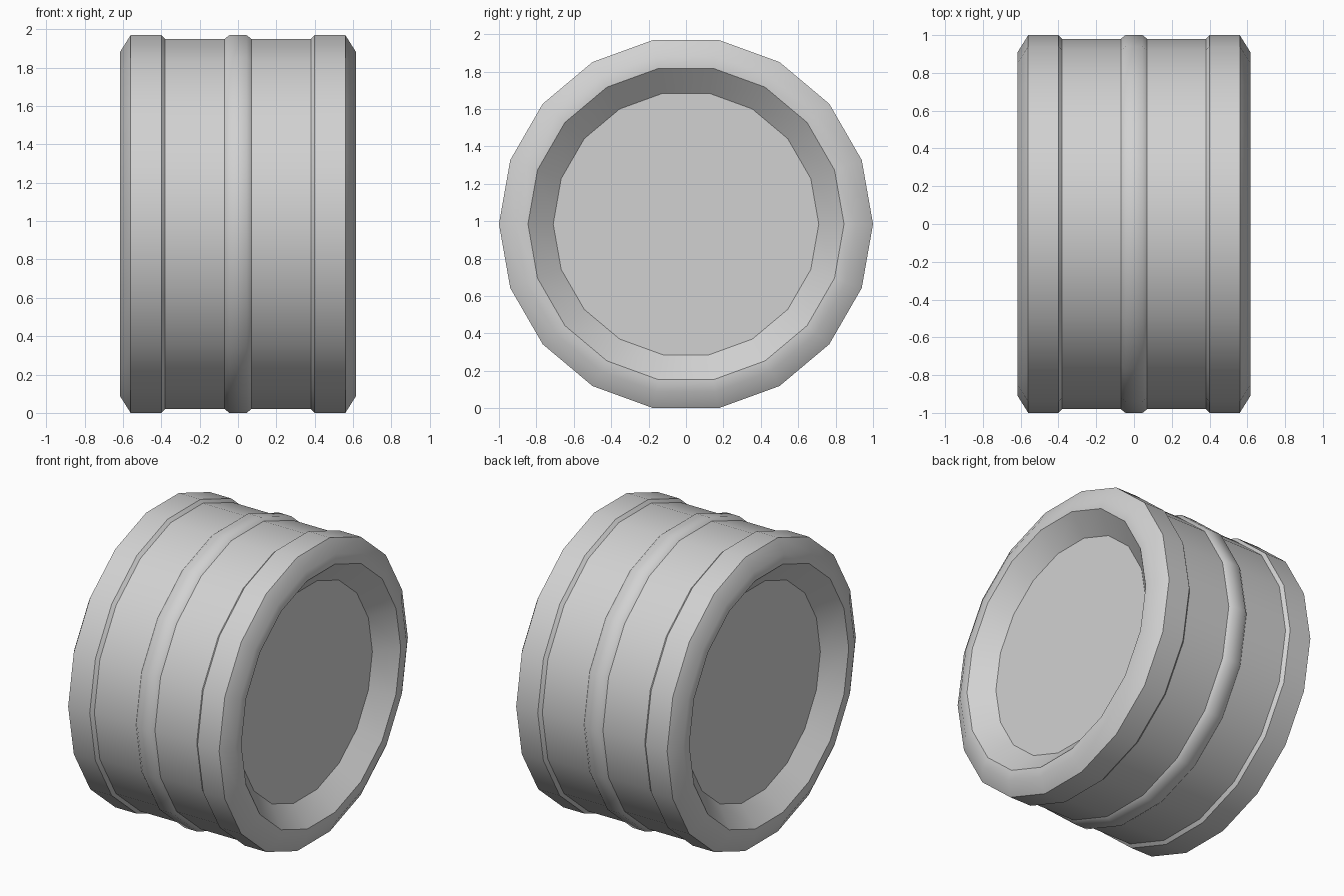
import bpy, bmesh
from math import sin, cos, pi

if "Cube" in bpy.data.objects:
    bpy.data.objects.remove(bpy.data.objects["Cube"], do_unlink=True)

SIDES = 18
CENTRE_Z = cos(pi / SIDES)  # rests on a flat facet

grey = bpy.data.materials.new("plain_grey")
grey.use_nodes = True
grey.diffuse_color = (0.64, 0.64, 0.64, 1)
grey.node_tree.nodes["Principled BSDF"].inputs["Base Color"].default_value = grey.diffuse_color


def lathe(name, profile, sharp=(), cap=False):
    """Turn (x, radius) points about the x axis; rings listed in sharp stay crisp."""
    bm = bmesh.new()
    rings = []
    for x, r in profile:
        rings.append([bm.verts.new((x, r * cos(2 * pi * i / SIDES), r * sin(2 * pi * i / SIDES)))
                      for i in range(SIDES)])
    for a, b in zip(rings, rings[1:]):
        for i in range(SIDES):
            j = (i + 1) % SIDES
            bm.faces.new((a[i], a[j], b[j], b[i]))
    if cap:
        bm.faces.new(rings[0])
    # Point every face outward, away from the hollow of the drum
    bm.normal_update()
    for f in bm.faces:
        f.smooth = not cap
        c = f.calc_center_median()
        radial = f.normal.y * c.y + f.normal.z * c.z
        along = f.normal.x * c.x
        facing = along if abs(f.normal.x) > 0.6 else radial
        if name.endswith("recess_wall"):
            facing = -radial
        if facing < 0:
            f.normal_flip()
    for k in sharp:
        for i in range(SIDES):
            bm.edges.get((rings[k][i], rings[k][(i + 1) % SIDES])).smooth = False
    mesh = bpy.data.meshes.new(name)
    bm.to_mesh(mesh)
    bm.free()
    mesh.materials.append(grey)
    obj = bpy.data.objects.new(name, mesh)
    obj.location.z = CENTRE_Z
    bpy.context.collection.objects.link(obj)
    return obj


# Raised rib around the middle
lathe("centre_rib", [(-0.07, 0.98), (-0.045, 1), (0.045, 1), (0.07, 0.98)])

# Each half: barrel, rim band with chamfered lip, tapered recess and end disc
for side, s in (("left", 1), ("right", -1)):
    def part(name, points, **options):
        lathe(f"{side}_{name}", [(s * x, r) for x, r in points], **options)

    part("barrel", [(0.07, 0.98), (0.38, 0.98)])
    part("rim", [(0.38, 0.98), (0.4, 1), (0.56, 1), (0.616, 0.91), (0.616, 0.845)], sharp=(1, 2))
    part("recess_wall", [(0.616, 0.845), (0.5, 0.71)])
    part("end_disc", [(0.5, 0.71)], cap=True)
